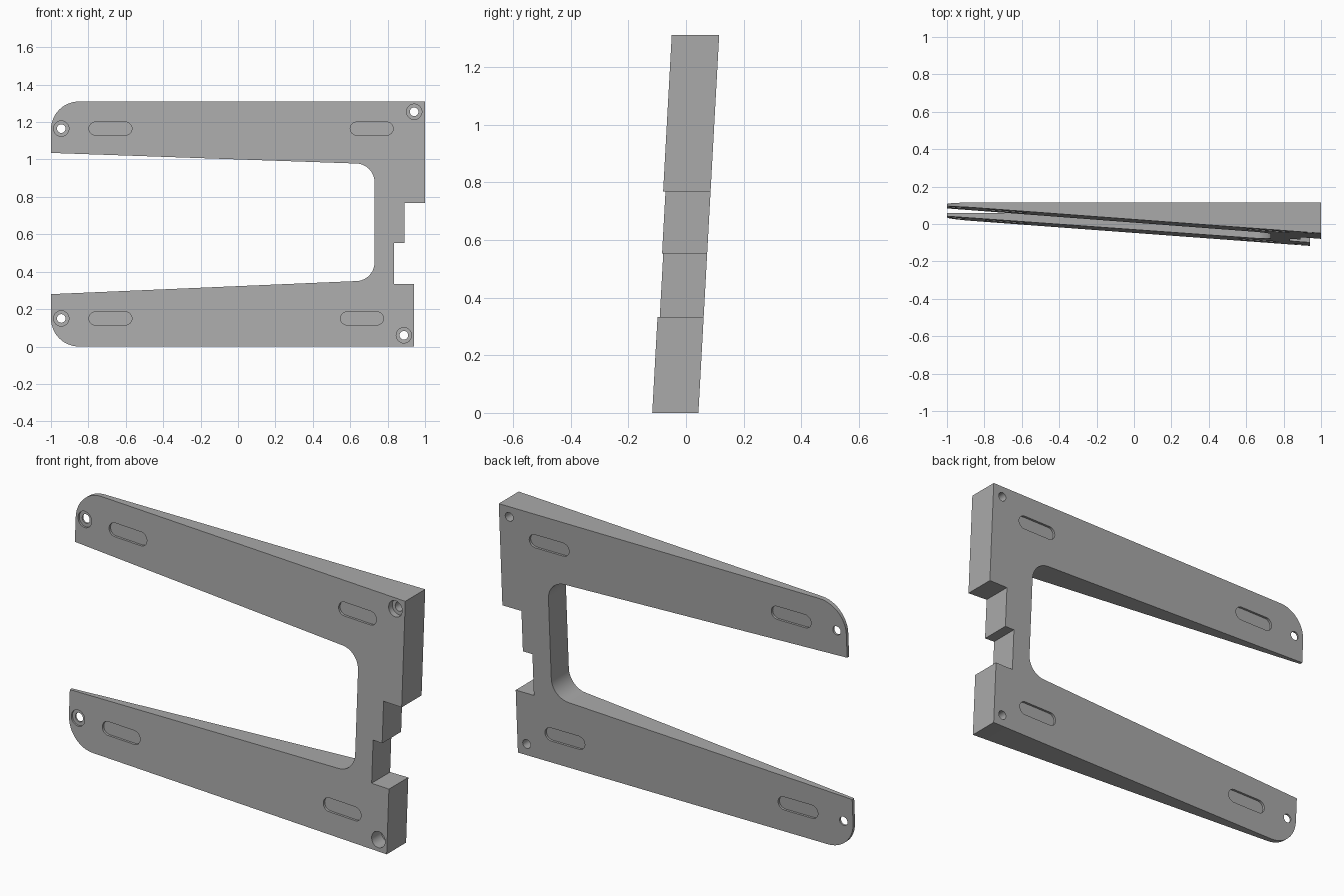
import bpy
import bmesh
from math import sin, cos, pi, radians
from mathutils import Vector

old = bpy.data.objects.get("Cube")
if old:
    bpy.data.objects.remove(old, do_unlink=True)

grey = bpy.data.materials.new("plain_grey")
grey.use_nodes = True
colour = (0.4, 0.4, 0.4, 1)
grey.diffuse_color = colour
grey.node_tree.nodes["Principled BSDF"].inputs["Base Color"].default_value = colour


def back(x, z):
    """Leaning rear plane."""
    return 0.043 + 0.055 * z


def front(x, z):
    """Front plane, tapering towards the thin right-hand tips."""
    return back(x, z) - 0.0905 - 0.074 * x


def shifted(plane, amount):
    return lambda x, z: plane(x, z) + amount


def prism(name, outline, near, far):
    """Extrude an x-z outline between two planes."""
    bm = bmesh.new()
    a = [bm.verts.new((x, near(x, z), z)) for x, z in outline]
    b = [bm.verts.new((x, far(x, z), z)) for x, z in outline]
    bm.faces.new(a)
    bm.faces.new(b[::-1])
    for i in range(len(a)):
        j = (i + 1) % len(a)
        bm.faces.new((a[j], a[i], b[i], b[j]))
    bmesh.ops.recalc_face_normals(bm, faces=bm.faces)
    mesh = bpy.data.meshes.new(name)
    bm.to_mesh(mesh)
    bm.free()
    mesh.materials.append(grey)
    ob = bpy.data.objects.new(name, mesh)
    bpy.context.collection.objects.link(ob)
    return ob


def rounded(points, steps=12):
    """Round the corners whose third value is a radius."""
    out = []
    for i, (x, z, r) in enumerate(points):
        p = Vector((x, z))
        if not r:
            out.append((x, z))
            continue
        u = (Vector(points[i - 1][:2]) - p).normalized()
        v = (Vector(points[(i + 1) % len(points)][:2]) - p).normalized()
        half = u.angle(v) / 2
        centre = p + (u + v).normalized() * (r / sin(half))
        reach = r / sin(half) * cos(half)
        s, e = p + u * reach - centre, p + v * reach - centre
        sweep = s.angle(e)
        for k in range(steps + 1):
            t = k / steps
            q = centre + (s * sin((1 - t) * sweep) + e * sin(t * sweep)) / sin(sweep)
            out.append((q.x, q.y))
    return out


def circle(x, z, r, n=32):
    return [(x + r * cos(2 * pi * i / n), z + r * sin(2 * pi * i / n)) for i in range(n)]


def slot(x, z, half=0.08, r=0.035, n=12):
    ends = [(half, -pi / 2), (-half, pi / 2)]
    return [(x + dx + r * cos(a + pi * i / n), z + r * sin(a + pi * i / n))
            for dx, a in ends for i in range(n + 1)]


# Wedge bracket: two tapering arms joined by a stepped upright
bracket = prism("wedge_bracket", rounded([
    (-1, 1.31, 0.15), (-1, 1.035, 0), (0.73, 0.975, 0.1), (0.73, 0.354, 0.1),
    (-1, 0.28, 0), (-1, 0, 0.15), (0.94, 0, 0), (0.94, 0.333, 0),
    (0.835, 0.333, 0), (0.835, 0.553, 0), (0.89, 0.553, 0),
    (0.89, 0.768, 0), (1, 0.768, 0), (1, 1.31, 0)]), front, back)

cutters = []

# Shallow slots on both faces
for x, z in [(-0.682, 1.165), (0.715, 1.165), (-0.682, 0.15), (0.663, 0.15)]:
    cutters.append(prism("front_slot_cutter", slot(x, z),
                         shifted(front, -0.1), shifted(front, 0.012)))
    cutters.append(prism("back_slot_cutter", slot(x, z),
                         shifted(back, -0.012), shifted(back, 0.1)))

# Counterbored screw holes
for x, z, depth in [(-0.945, 1.165, 0.01), (-0.945, 0.15, 0.01),
                    (0.942, 1.255, 0.03), (0.887, 0.06, 0.08)]:
    cutters.append(prism("counterbore_cutter", circle(x, z, 0.041),
                         shifted(front, -0.1), shifted(front, depth)))
    cutters.append(prism("hole_cutter", circle(x, z, 0.023),
                         shifted(front, -0.12), shifted(back, 0.12)))

for cutter in cutters:
    cutter.hide_render = True
    mod = bracket.modifiers.new("cut", "BOOLEAN")
    mod.operation = "DIFFERENCE"
    mod.solver = "EXACT"
    mod.object = cutter

# Bake the cuts and drop the cutters
graph = bpy.context.evaluated_depsgraph_get()
baked = bpy.data.meshes.new_from_object(bracket.evaluated_get(graph))
bracket.modifiers.clear()
bracket.data = baked
for cutter in cutters:
    bpy.data.objects.remove(cutter, do_unlink=True)

bpy.ops.object.select_all(action="DESELECT")
bracket.select_set(True)
bpy.context.view_layer.objects.active = bracket
bpy.ops.object.shade_smooth_by_angle(angle=radians(30))
